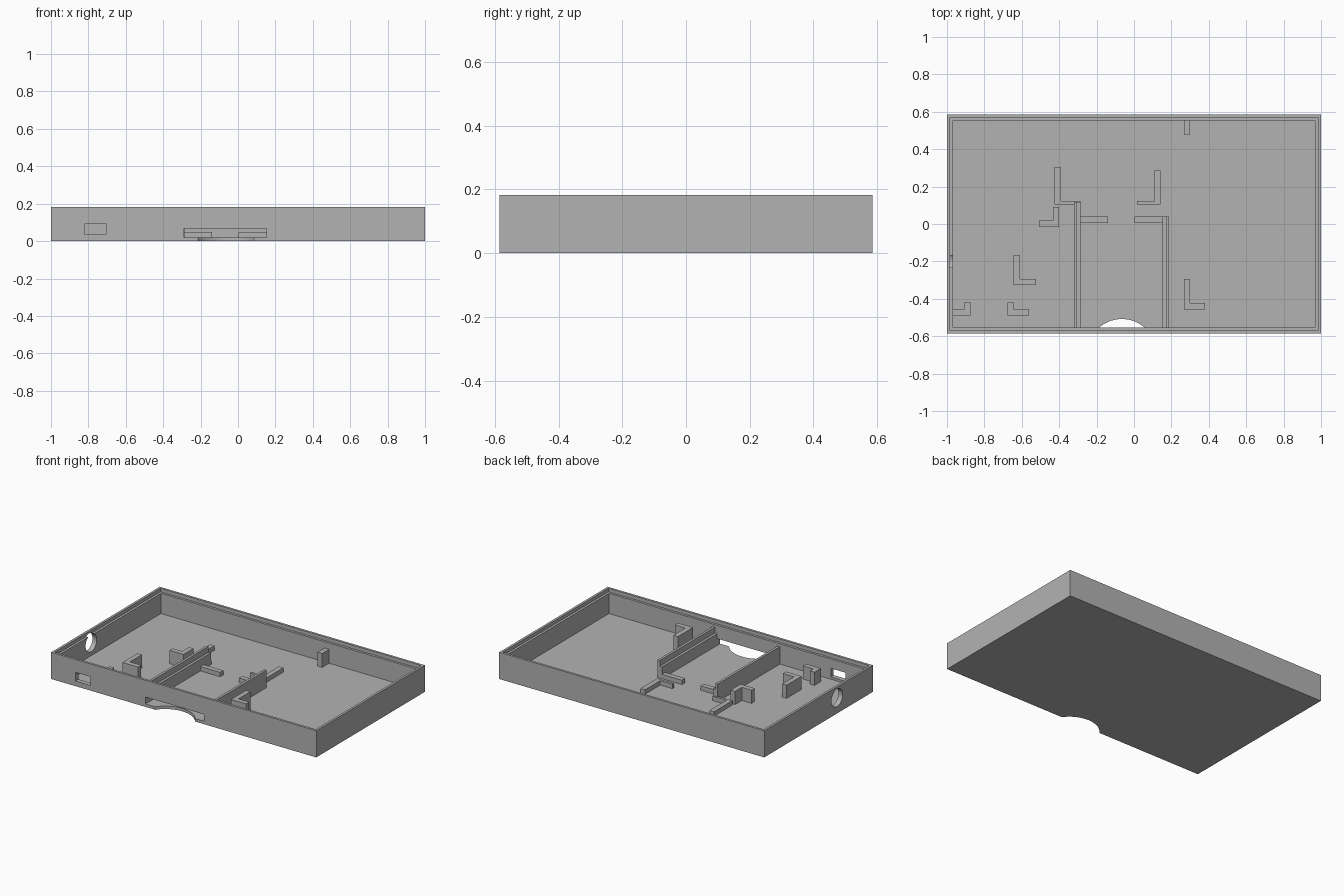
import bpy, bmesh
from mathutils import Matrix, Vector
from math import pi

default = bpy.data.objects.get("Cube")
if default:
    bpy.data.objects.remove(default, do_unlink=True)

HX, HY, TOP, FLOOR = 1.0, 0.585, 0.182, 0.02
WALL, LIP, LIP_Z = 0.032, 0.016, 0.158

grey = bpy.data.materials.new("plain grey")
grey.use_nodes = True
grey.diffuse_color = (0.45, 0.45, 0.45, 1)
grey.node_tree.nodes["Principled BSDF"].inputs["Base Color"].default_value = (0.45, 0.45, 0.45, 1)


def finish(name, bm):
    bmesh.ops.recalc_face_normals(bm, faces=bm.faces)
    mesh = bpy.data.meshes.new(name)
    bm.to_mesh(mesh)
    bm.free()
    mesh.materials.append(grey)
    obj = bpy.data.objects.new(name, mesh)
    bpy.context.collection.objects.link(obj)
    return obj


def box(name, x, y, z):
    size = Vector((x[1] - x[0], y[1] - y[0], z[1] - z[0]))
    mid = Vector((sum(x), sum(y), sum(z))) / 2
    bm = bmesh.new()
    bmesh.ops.create_cube(bm, size=1, matrix=Matrix.Translation(mid) @ Matrix.Diagonal(size).to_4x4())
    return finish(name, bm)


def cylinder(name, centre, radius, depth, rotation=Matrix()):
    bm = bmesh.new()
    bmesh.ops.create_cone(bm, cap_ends=True, segments=64, radius1=radius, radius2=radius,
                          depth=depth, matrix=Matrix.Translation(centre) @ rotation)
    return finish(name, bm)


def prism(name, points, to_world, direction):
    """Extrude a flat outline along a direction."""
    bm = bmesh.new()
    face = bm.faces.new([bm.verts.new(to_world(a, b)) for a, b in points])
    new = bmesh.ops.extrude_face_region(bm, geom=[face])["geom"]
    bmesh.ops.translate(bm, vec=direction, verts=[v for v in new if isinstance(v, bmesh.types.BMVert)])
    return finish(name, bm)


def l_bracket(name, corner, arm_x, arm_y, top, thick_x=0.034, thick_y=0.034):
    """Upright L from its outer corner; the signs of the arms set the direction."""
    cx, cy = corner
    tx = thick_x if arm_x > 0 else -thick_x
    ty = thick_y if arm_y > 0 else -thick_y
    outline = [(0, 0), (arm_x, 0), (arm_x, ty), (tx, ty), (tx, arm_y), (0, arm_y)]
    base = FLOOR - 0.005
    return prism(name, outline, lambda a, b: (cx + a, cy + b, base), (0, 0, top - base))


def cut(target, cutter):
    mod = target.modifiers.new(cutter.name, "BOOLEAN")
    mod.operation = "DIFFERENCE"
    mod.solver = "EXACT"
    mod.object = cutter
    cutter.hide_render = True
    bpy.context.view_layer.objects.active = target
    bpy.ops.object.modifier_apply(modifier=mod.name)
    bpy.data.objects.remove(cutter, do_unlink=True)


# Open tray with a rabbet around the rim
tray = box("tray", (-HX, HX), (-HY, HY), (0, TOP))
ix, iy = HX - WALL, HY - WALL
lx, ly = HX - LIP, HY - LIP
cut(tray, box("cavity", (-ix, ix), (-iy, iy), (FLOOR, 0.3)))
cut(tray, box("rim_step", (-lx, lx), (-ly, ly), (LIP_Z, 0.3)))

# Openings: front slot, thumb notch, small port, round side hole
cut(tray, box("front_slot", (-0.288, 0.153), (-0.7, -0.54), (FLOOR, 0.067)))
cut(tray, cylinder("thumb_notch", (-0.065, -0.693, 0), 0.185, 0.08))
cut(tray, box("small_port", (-0.817, -0.705), (-0.7, -0.54), (0.035, 0.094)))
cut(tray, cylinder("side_hole", (-HX, -0.2, 0.107), 0.06, 0.2, Matrix.Rotation(pi / 2, 4, "Y")))

# Stepped guide rails, low step facing inward
for name, inner, side, back in (("right_rail", -0.287, -1, 0.117), ("left_rail", 0.153, 1, 0.04)):
    z0 = FLOOR - 0.005
    section = [(0, z0), (0.034, z0), (0.034, 0.14), (0.017, 0.14), (0.017, 0.1), (0, 0.1)]
    prism(name, section, lambda a, z: (inner + side * a, -iy - 0.005, z), (0, back + iy + 0.005, 0))

# Low stops between the rails
box("right_stop", (-0.29, -0.138), (0.005, 0.04), (0.015, 0.05))
box("left_stop", (0.003, 0.156), (0.005, 0.04), (0.015, 0.05))

# Low brackets behind the rails
l_bracket("right_back_bracket", (-0.424, 0.105), 0.137, 0.2, 0.05, thick_y=0.017)
l_bracket("left_back_bracket", (0.143, 0.105), -0.126, 0.18, 0.05, thick_y=0.017)

# Board corner brackets
l_bracket("middle_corner_bracket", (-0.4, -0.016), -0.107, 0.107, 0.11)
l_bracket("side_corner_bracket", (-0.643, -0.327), 0.118, 0.16, 0.11)
l_bracket("port_bracket", (-0.675, -0.49), 0.113, 0.07, 0.11)
l_bracket("wall_bracket", (-0.875, -0.49), -0.097, 0.07, 0.05)
l_bracket("left_corner_bracket", (0.266, -0.456), 0.114, 0.162, 0.15)

# Single post on the back wall
box("back_post", (0.266, 0.3), (0.478, iy + 0.005), (0.015, 0.115))
